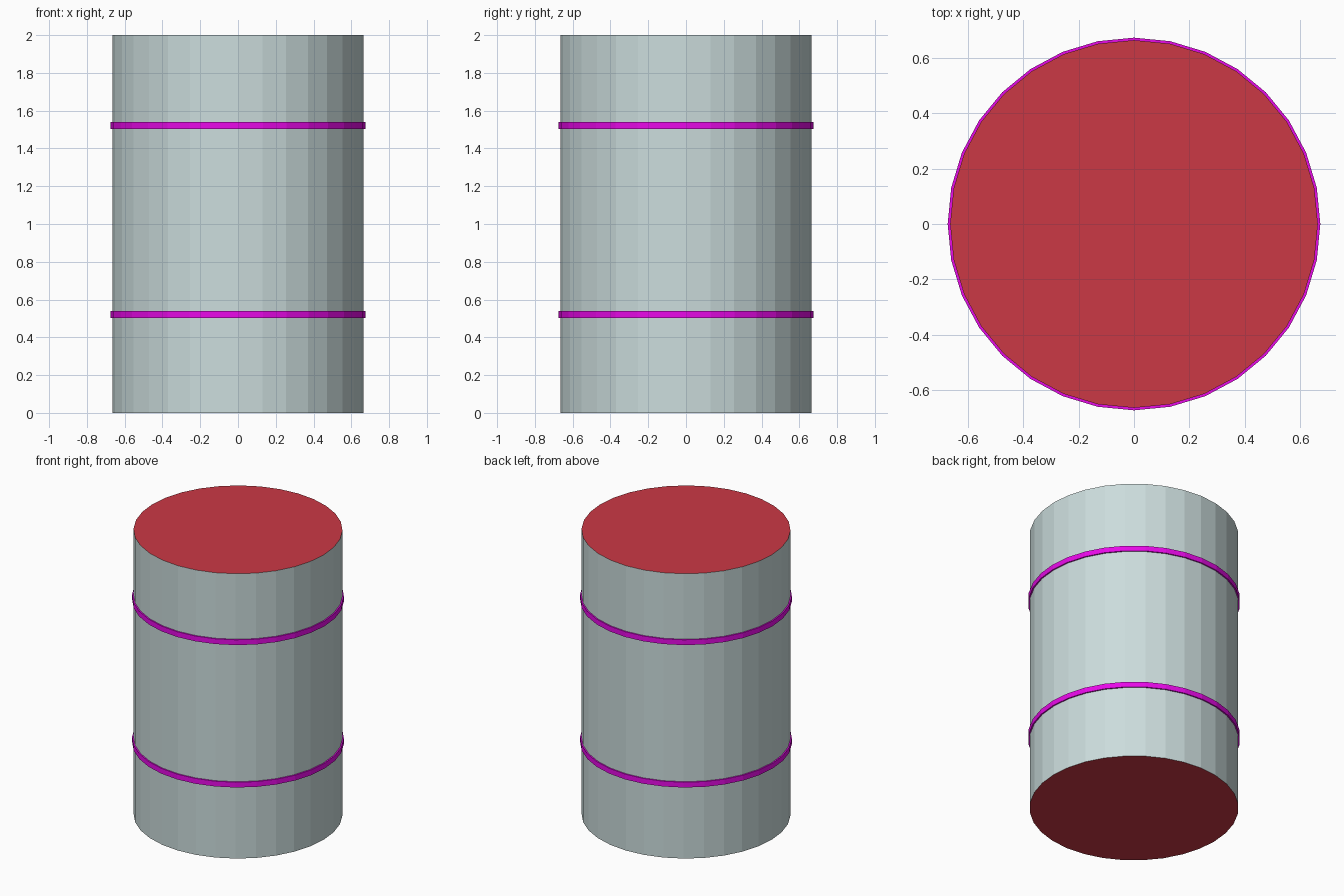
import bpy, bmesh
from math import cos, sin, tau

if "Cube" in bpy.data.objects:
    bpy.data.objects.remove(bpy.data.objects["Cube"])

SIDES = 32
R, R_HOOP = 0.665, 0.674


def material(name, rgb):
    m = bpy.data.materials.new(name)
    m.diffuse_color = (*rgb, 1)
    m.use_nodes = True
    m.node_tree.nodes["Principled BSDF"].inputs["Base Color"].default_value = m.diffuse_color
    return m


def finish(name, bm, mat):
    mesh = bpy.data.meshes.new(name)
    bm.to_mesh(mesh)
    bm.free()
    mesh.materials.append(mat)
    obj = bpy.data.objects.new(name, mesh)
    bpy.context.collection.objects.link(obj)
    return obj


def circle(bm, r, z):
    return [bm.verts.new((r * cos(tau * i / SIDES), r * sin(tau * i / SIDES), z))
            for i in range(SIDES)]


def lathe(name, profile, mat):
    """Flat-shaded surface spun from (radius, height) points, listed bottom to top."""
    bm = bmesh.new()
    rings = [circle(bm, r, z) for r, z in profile]
    for a, b in zip(rings, rings[1:]):
        for i in range(SIDES):
            j = (i + 1) % SIDES
            bm.faces.new((a[i], a[j], b[j], b[i]))
    return finish(name, bm, mat)


def disc(name, z, up, mat):
    bm = bmesh.new()
    loop = circle(bm, R, z)
    bm.faces.new(loop if up else loop[::-1])
    return finish(name, bm, mat)


steel = material("pale_steel", (0.60, 0.72, 0.72))
red = material("red", (0.60, 0.04, 0.06))
magenta = material("magenta", (0.80, 0.003, 0.80))

# Drum wall
lathe("drum_wall", [(R, 0), (R, 2)], steel)

# End lids
disc("top_lid", 2, True, red)
disc("bottom_lid", 0, False, red)

# Raised hoops
for name, z in (("lower_hoop", 0.503), ("upper_hoop", 1.503)):
    lathe(name, [(R, z), (R_HOOP, z), (R_HOOP, z + 0.037), (R, z + 0.037)], magenta)
